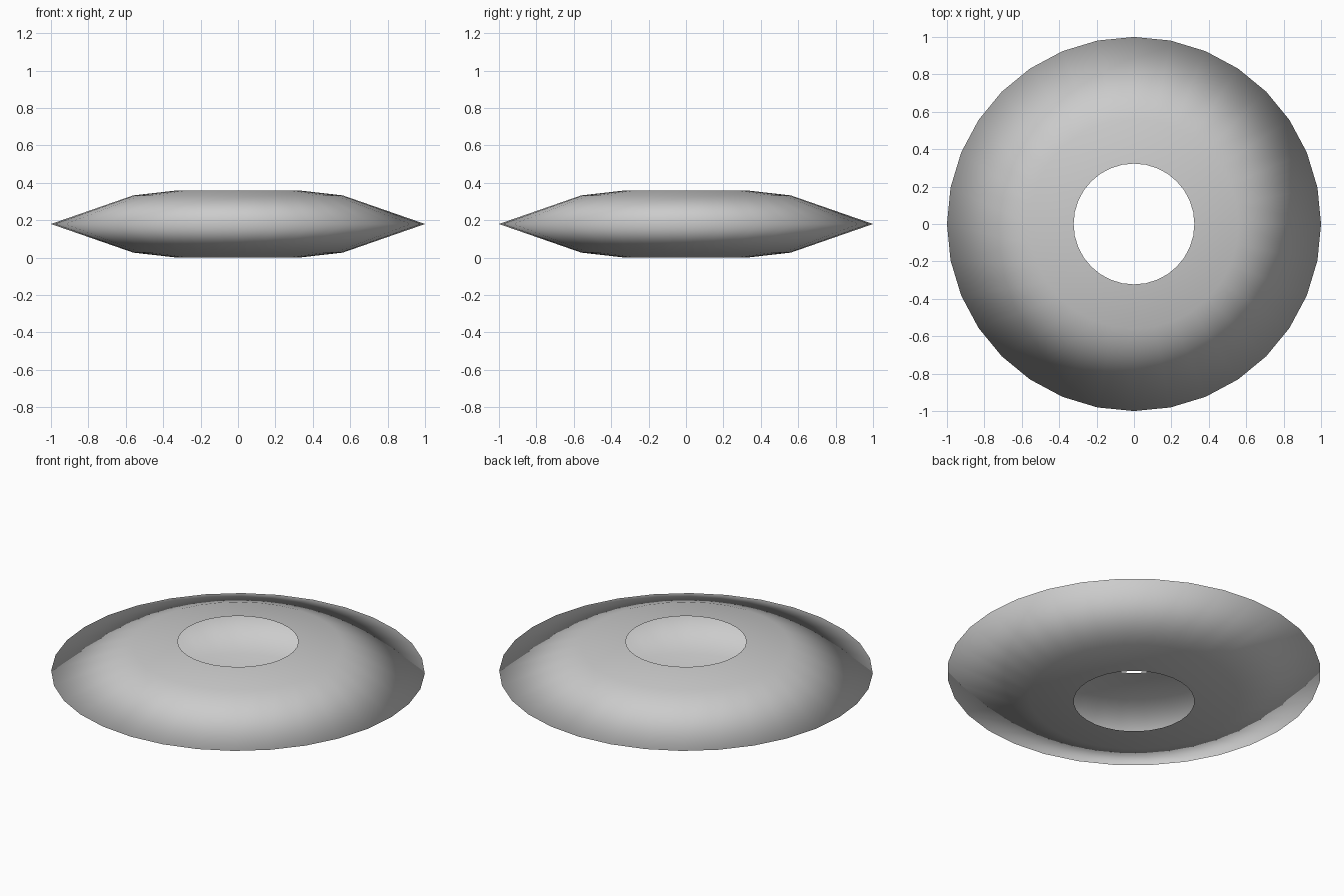
import bpy, bmesh, math

if "Cube" in bpy.data.objects:
    bpy.data.objects.remove(bpy.data.objects["Cube"])

SIDES = 32
# half profile (radius, height): lower hole edge, shoulder, rim, shoulder, upper hole edge
PROFILE = [(0.323, 0.0), (0.56, 0.027), (1.0, 0.18), (0.56, 0.333), (0.323, 0.36)]

# ring shell, open at the centre hole
bm = bmesh.new()
rings = []
for r, z in PROFILE:
    rings.append([bm.verts.new((r * math.cos(a), r * math.sin(a), z))
                  for a in (2 * math.pi * i / SIDES for i in range(SIDES))])
for lower, upper in zip(rings, rings[1:]):
    for i in range(SIDES):
        j = (i + 1) % SIDES
        face = bm.faces.new((lower[i], lower[j], upper[j], upper[i]))
        face.smooth = True

mesh = bpy.data.meshes.new("ring_disc")
bm.to_mesh(mesh)
bm.free()
disc = bpy.data.objects.new("ring_disc", mesh)
bpy.context.collection.objects.link(disc)
